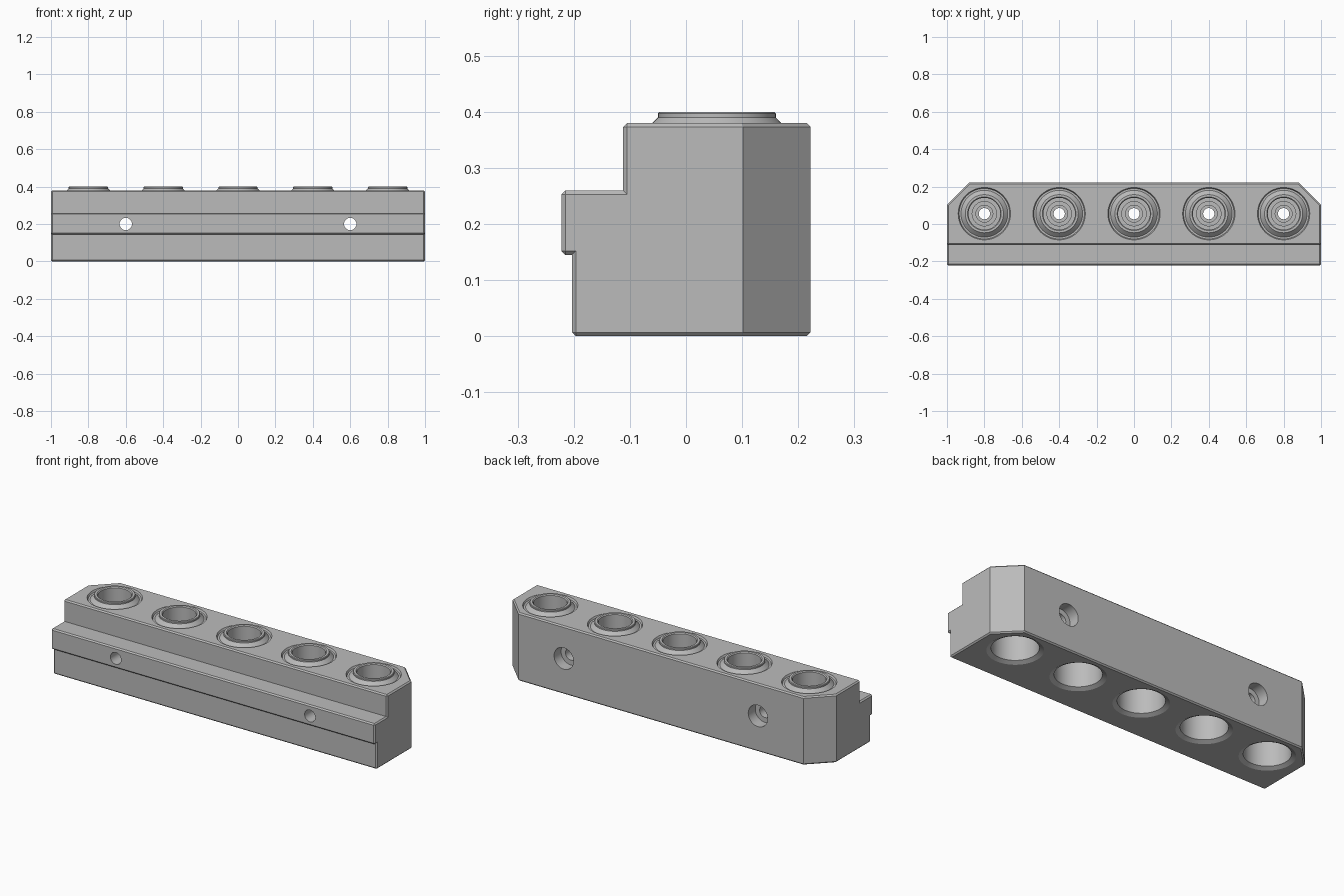
import bpy, bmesh
from math import cos, sin, tau, radians
from mathutils import Matrix

default = bpy.data.objects.get("Cube")
if default:
    bpy.data.objects.remove(default)

grey = bpy.data.materials.new("machined_grey")
grey.use_nodes = True
grey.diffuse_color = (0.5, 0.5, 0.5, 1)
grey.node_tree.nodes["Principled BSDF"].inputs["Base Color"].default_value = (0.5, 0.5, 0.5, 1)

BORES = [-0.8, -0.4, 0, 0.4, 0.8]
BORE_Y = 0.055


def make_object(name, bm):
    bmesh.ops.recalc_face_normals(bm, faces=bm.faces)
    mesh = bpy.data.meshes.new(name)
    bm.to_mesh(mesh)
    bm.free()
    obj = bpy.data.objects.new(name, mesh)
    bpy.context.collection.objects.link(obj)
    mesh.materials.append(grey)
    return obj


def lathe(bm, profile, matrix, ring=False, sides=48):
    """Revolve (radius, height) points; capped solid, or closed ring."""
    rows = []
    for r, h in profile:
        rows.append([bm.verts.new(matrix @ Matrix.Translation(
            (r * cos(tau * i / sides), r * sin(tau * i / sides), h)).translation)
            for i in range(sides)])
    pairs = list(zip(rows, rows[1:]))
    if ring:
        pairs.append((rows[-1], rows[0]))
    else:
        bm.faces.new(rows[0])
        bm.faces.new(rows[-1])
    for a, b in pairs:
        for i in range(sides):
            j = (i + 1) % sides
            bm.faces.new((a[i], a[j], b[j], b[i]))


def cut(target, cutter):
    cutter.hide_render = True
    mod = target.modifiers.new("cut", 'BOOLEAN')
    mod.operation = 'DIFFERENCE'
    mod.solver = 'EXACT'
    mod.object = cutter
    bpy.context.view_layer.objects.active = target
    bpy.ops.object.modifier_apply(modifier=mod.name)
    bpy.data.objects.remove(cutter)


def smooth(obj):
    bpy.ops.object.select_all(action='DESELECT')
    obj.select_set(True)
    bpy.context.view_layer.objects.active = obj
    bpy.ops.object.shade_smooth_by_angle(angle=radians(25))


# Manifold block: stepped profile extruded along x
section = [(-0.203, 0), (0.222, 0), (0.222, 0.38), (-0.112, 0.38), (-0.112, 0.26),
           (-0.222, 0.26), (-0.222, 0.145), (-0.203, 0.145)]
bm = bmesh.new()
face = bm.faces.new([bm.verts.new((-1, y, z)) for y, z in section])
new = bmesh.ops.extrude_face_region(bm, geom=[face])["geom"]
bmesh.ops.translate(bm, vec=(2, 0, 0), verts=[v for v in new if isinstance(v, bmesh.types.BMVert)])

# Clipped rear corners
for side in (-1, 1):
    cutting = bmesh.ops.bisect_plane(bm, geom=bm.verts[:] + bm.edges[:] + bm.faces[:],
                                     plane_co=(side, 0.102, 0), plane_no=(side, 1, 0), clear_outer=True)
    rim = [e for e in cutting["geom_cut"] if isinstance(e, bmesh.types.BMEdge)]
    bmesh.ops.edgeloop_fill(bm, edges=rim)
bmesh.ops.recalc_face_normals(bm, faces=bm.faces)

# Fine chamfer on the square outer edges
sharp = [e for e in bm.edges if e.is_manifold and e.calc_face_angle_signed() > radians(60)]
bmesh.ops.bevel(bm, geom=sharp, offset=0.007, offset_type='OFFSET', segments=1,
                affect='EDGES', clamp_overlap=True)
block = make_object("manifold_block", bm)

# Stepped vertical bores and cross holes with rear counterbores
bm = bmesh.new()
bore = [(0.14, -0.02), (0.14, 0), (0.118, 0.012), (0.118, 0.17), (0.03, 0.17),
        (0.03, 0.215), (0.045, 0.215), (0.045, 0.23), (0.065, 0.23), (0.065, 0.25),
        (0.085, 0.25), (0.085, 0.37), (0.135, 0.37), (0.14, 0.38), (0.14, 0.42)]
for x in BORES:
    lathe(bm, bore, Matrix.Translation((x, BORE_Y, 0)))
hole = [(0.06, -0.25), (0.06, -0.16), (0.033, -0.16), (0.033, 0.25)]
for x in (-0.6, 0.6):
    lathe(bm, hole, Matrix.Translation((x, 0, 0.2)) @ Matrix.Rotation(radians(90), 4, 'X'))
cut(block, make_object("bore_cutter", bm))
smooth(block)

# Raised collars around the bore mouths
collar = [(0.085, 0.37), (0.125, 0.37), (0.105, 0.39), (0.105, 0.397), (0.102, 0.4),
          (0.09, 0.4), (0.085, 0.395)]
for n, x in enumerate(BORES, 1):
    bm = bmesh.new()
    lathe(bm, collar, Matrix.Translation((x, BORE_Y, 0)), ring=True)
    smooth(make_object(f"port_collar_{n}", bm))
